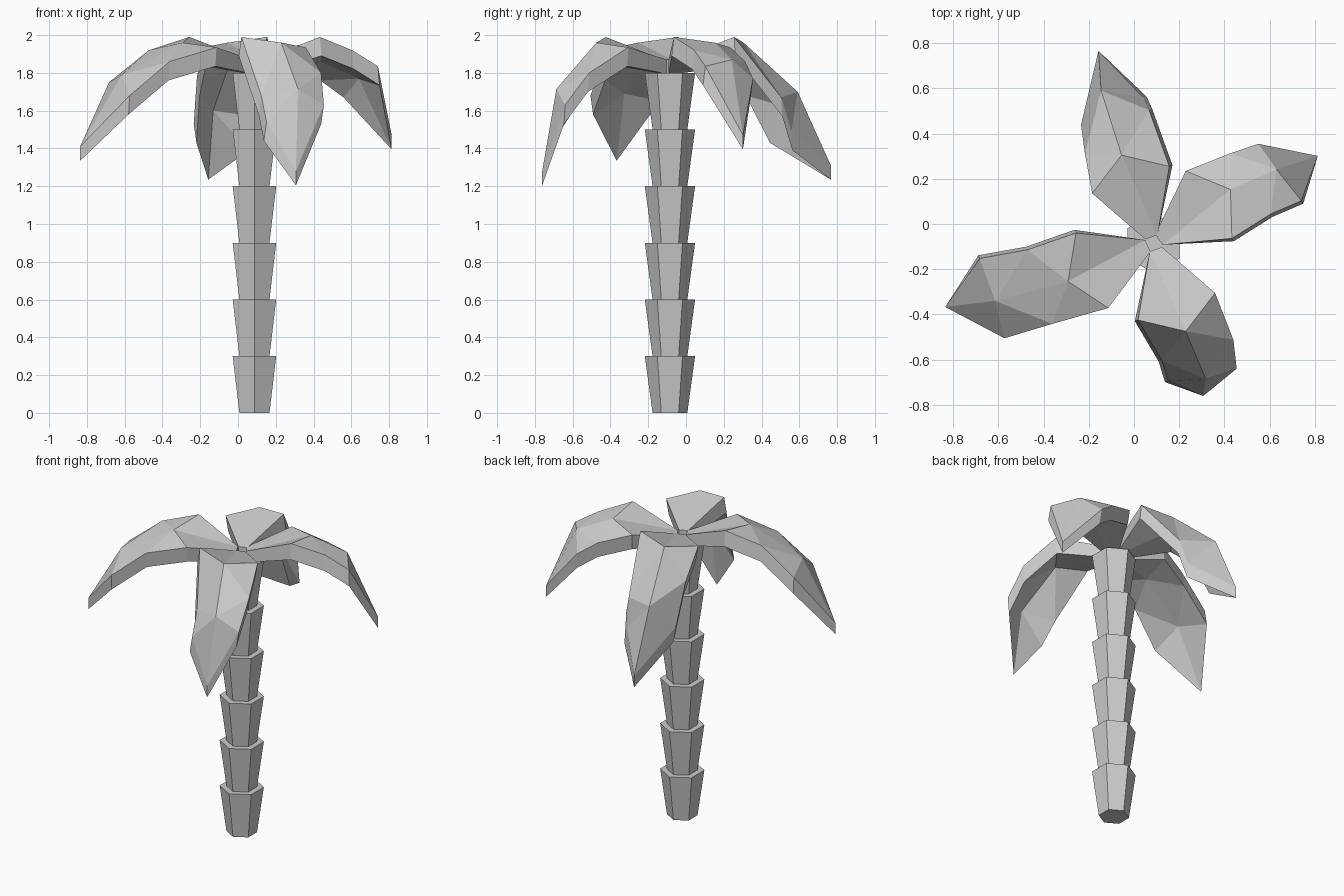
import bpy
import bmesh
from math import cos, sin, radians
from mathutils import Vector

if "Cube" in bpy.data.objects:
    bpy.data.objects.remove(bpy.data.objects["Cube"], do_unlink=True)

HUB = Vector((0.087, -0.085, 0))

grey = bpy.data.materials.new("plain_grey")
grey.use_nodes = True
tone = (0.6, 0.6, 0.6, 1)
grey.diffuse_color = tone
grey.node_tree.nodes["Principled BSDF"].inputs["Base Color"].default_value = tone


def finish(name, bm):
    """Turn a bmesh into a flat shaded object standing at the hub."""
    bmesh.ops.recalc_face_normals(bm, faces=bm.faces)
    mesh = bpy.data.meshes.new(name)
    bm.to_mesh(mesh)
    bm.free()
    mesh.materials.append(grey)
    obj = bpy.data.objects.new(name, mesh)
    obj.location = HUB
    bpy.context.collection.objects.link(obj)
    return obj


def polar(radius, degrees, z):
    angle = radians(degrees)
    return Vector((radius * cos(angle), radius * sin(angle), z))


# Trunk: six flared hexagonal segments stacked in one closed skin
def build_trunk(segments=6, height=0.3, narrow=0.092, wide=0.133):
    bm = bmesh.new()
    rings = []
    for i in range(segments):
        for radius, z in ((narrow, i * height), (wide, (i + 1) * height)):
            rings.append([bm.verts.new(polar(radius, 30 + 60 * k, z)) for k in range(6)])
    for low, high in zip(rings, rings[1:]):
        for k in range(6):
            n = (k + 1) % 6
            bm.faces.new((low[k], low[n], high[n], high[k]))
    bm.faces.new(rings[0])
    bm.faces.new(rings[-1])
    finish("trunk", bm)


# Frond inner half, shared by all: radius, turn from the heading, height
INNER = {
    "base_right": (0.04, -45, 1.87), "base_left": (0.04, 45, 1.87),
    "right_inner": (0.347, -31.5, 1.99), "left_inner": (0.35, 31, 1.935),
    "ridge_inner": (0.415, 0, 1.96),
}
# Frond outer half: turn from the heading
OUTER = {"right_mid": -18, "right_outer": -16, "left_mid": 17.5,
         "left_outer": 11.5, "ridge_outer": -1, "tip": -4}

FACETS = [
    ("base_right", "ridge_inner", "base_left"),
    ("base_right", "right_inner", "ridge_inner"),
    ("base_left", "ridge_inner", "left_inner"),
    ("right_inner", "right_mid", "ridge_inner"),
    ("right_mid", "ridge_outer", "ridge_inner"),
    ("right_mid", "right_outer", "ridge_outer"),
    ("right_outer", "tip", "ridge_outer"),
    ("left_inner", "ridge_inner", "left_mid"),
    ("left_mid", "ridge_inner", "ridge_outer"),
    ("left_mid", "ridge_outer", "left_outer"),
    ("left_outer", "ridge_outer", "tip"),
]
RIM = ["base_right", "right_inner", "right_mid", "right_outer", "tip",
       "left_outer", "left_mid", "left_inner", "base_left"]


# Frond: folded top skin, matching underside and a rim wall
def build_frond(name, heading, sway, reach):
    points = {k: polar(r, heading + turn, z) for k, (r, turn, z) in INNER.items()}
    for (key, turn), (r, z) in zip(OUTER.items(), reach):
        points[key] = polar(r, heading + sway + turn, z)
    bm = bmesh.new()
    side = polar(0.015, heading - 90, 0)
    top, under = {}, {}
    for key, p in points.items():
        thin = key == "tip" or key.startswith("base")
        drop = Vector((0, 0, 0.075 if thin else 0.1))
        top[key] = bm.verts.new(p)
        under[key] = bm.verts.new(p - drop + (side * 0 if thin else side))
    for facet in FACETS:
        bm.faces.new([top[k] for k in facet])
        bm.faces.new([under[k] for k in reversed(facet)])
    for a, b in zip(RIM, RIM[1:] + RIM[:1]):
        bm.faces.new((top[a], under[a], under[b], top[b]))
    finish(name, bm)


build_trunk()

# Each reach lists radius and height in the order of OUTER
build_frond("frond_right", 204, -3, [
    (0.56, 1.92), (0.773, 1.75), (0.574, 1.86), (0.783, 1.68), (0.747, 1.79), (0.965, 1.41)])
build_frond("frond_back", 110, 0, [
    (0.59, 1.67), (0.645, 1.49), (0.5, 1.78), (0.615, 1.53), (0.715, 1.70), (0.886, 1.31)])
build_frond("frond_left", 35, -3, [
    (0.534, 1.92), (0.68, 1.835), (0.524, 1.86), (0.639, 1.77), (0.635, 1.87), (0.823, 1.47)])
build_frond("frond_front", 290, 2, [
    (0.52, 1.68), (0.613, 1.54), (0.555, 1.80), (0.666, 1.63), (0.644, 1.715), (0.711, 1.28)])
